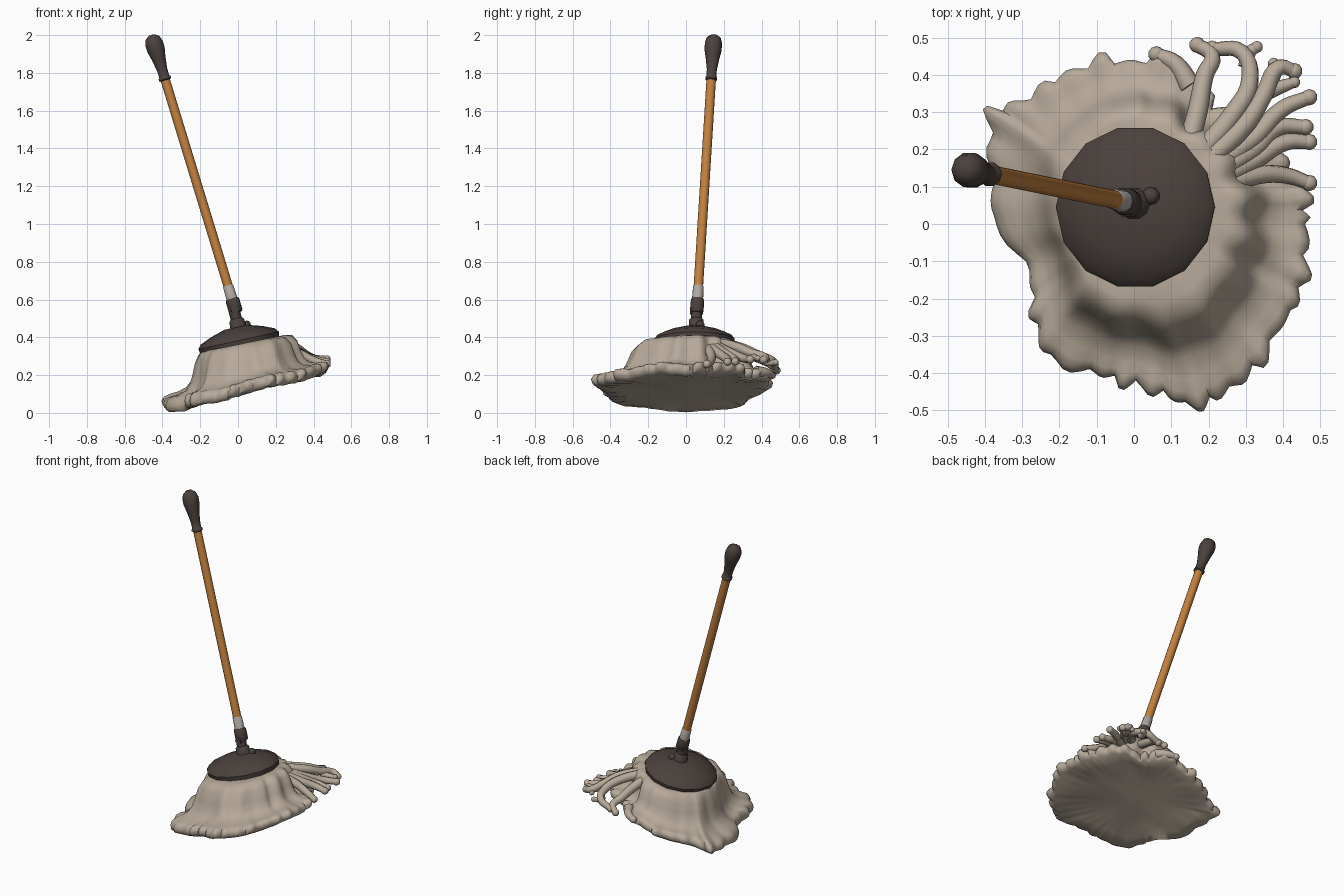
import bpy, bmesh, math, random
from mathutils import Vector

random.seed(4)
if "Cube" in bpy.data.objects:
    bpy.data.objects.remove(bpy.data.objects["Cube"])


def material(name, rgb):
    m = bpy.data.materials.new(name)
    m.use_nodes = True
    m.diffuse_color = (*rgb, 1)
    bsdf = m.node_tree.nodes["Principled BSDF"]
    bsdf.inputs["Base Color"].default_value = (*rgb, 1)
    bsdf.inputs["Roughness"].default_value = 0.8
    return m


YARN = material("beige yarn", (0.47, 0.40, 0.32))
WOOD = material("orange wood", (0.54, 0.22, 0.05))
DARK = material("dark brown plastic", (0.07, 0.053, 0.047))
METAL = material("grey metal", (0.42, 0.39, 0.36))


def finish(bm, name, mat, angle=40):
    bmesh.ops.recalc_face_normals(bm, faces=bm.faces)
    me = bpy.data.meshes.new(name)
    bm.to_mesh(me)
    bm.free()
    ob = bpy.data.objects.new(name, me)
    bpy.context.collection.objects.link(ob)
    me.materials.append(mat)
    bpy.ops.object.select_all(action='DESELECT')
    ob.select_set(True)
    bpy.context.view_layer.objects.active = ob
    bpy.ops.object.shade_smooth_by_angle(angle=math.radians(angle))


def loft(rings, name, mat, angle=40):
    """Join equal-length closed rings of points and cap both ends."""
    bm = bmesh.new()
    loops = [[bm.verts.new(p) for p in ring] for ring in rings]
    n = len(loops[0])
    for a, b in zip(loops, loops[1:]):
        for i in range(n):
            j = (i + 1) % n
            bm.faces.new((a[i], a[j], b[j], b[i]))
    bm.faces.new(loops[0])
    bm.faces.new(loops[-1])
    finish(bm, name, mat, angle)


def lathe(name, mat, base, axis, profile, sides=12, angle=40):
    """Revolve (radius, distance along axis) pairs around a tilted axis."""
    base, axis = Vector(base), Vector(axis)
    turn = Vector((0, 0, 1)).rotation_difference(axis)
    rings = []
    for r, t in profile:
        rings.append([base + axis * t + turn @ Vector((
            r * math.cos(math.tau * i / sides),
            r * math.sin(math.tau * i / sides), 0)) for i in range(sides)])
    loft(rings, name, mat, angle)


def ball(name, mat, centre, radius):
    bm = bmesh.new()
    bmesh.ops.create_icosphere(bm, subdivisions=2, radius=radius)
    bmesh.ops.translate(bm, verts=bm.verts, vec=centre)
    finish(bm, name, mat, 60)


# Handle, grip and swivel share one leaning axis; distances are heights above FOOT
FOOT, LEAN = (0, 0.055, 0.5), (-0.305, 0.062, 1)
lathe("wooden_handle", WOOD, FOOT, LEAN, [(0.025, 0.15), (0.025, 1.3)])
lathe("metal_ferrule", METAL, FOOT, LEAN, [(0.03, 0.08), (0.028, 0.17), (0.024, 0.175)])
lathe("grip", DARK, FOOT, LEAN,
      [(0.026, 1.26), (0.033, 1.265), (0.033, 1.275), (0.027, 1.28), (0.028, 1.32),
       (0.038, 1.38), (0.047, 1.42), (0.048, 1.455), (0.038, 1.485), (0.016, 1.5)], 10, 50)
lathe("swivel_collar", DARK, FOOT, LEAN,
      [(0.03, 0.03), (0.037, 0.04), (0.037, 0.095), (0.032, 0.105)], 10)
lathe("swivel_stem", DARK, (0.01, 0.055, 0.42), (-0.25, 0, 1),
      [(0.045, 0), (0.04, 0.07), (0.03, 0.08), (0.03, 0.13)], 10)
lathe("swivel_pin", DARK, (-0.015, 0.02, 0.54), (0, 1, 0), [(0.02, 0), (0.02, 0.07)], 8)
ball("plate_stud", DARK, (0.045, 0.075, 0.465), 0.024)

# Tilted mop plate
PLATE = Vector((0.005, 0.045))
lathe("mop_plate", DARK, (PLATE.x, PLATE.y, 0.375), (-0.22, 0, 1),
      [(0.19, -0.03), (0.213, -0.018), (0.218, 0.008), (0.2, 0.03),
       (0.14, 0.055), (0.06, 0.078)], 14, 30)


def on_slope(x, y, h):
    """Height h above the tilted floor of the head; the slope eases higher up."""
    floor = 0.087 + 0.25 * x * (1 - 0.7 * h)
    back_lift = 0.13 * max(0, y) * (1 - h / 0.28)
    return Vector((x, y, max(0.002, floor + back_lift + h)))


# Yarn skirt: ragged outline blended inwards to the plate
OUTLINE = [(.47, 0), (.46, -.13), (.44, -.22), (.37, -.32), (.3, -.42), (.22, -.47),
           (.14, -.49), (.05, -.44), (-.04, -.42), (-.12, -.4), (-.25, -.35),
           (-.27, -.24), (-.28, -.13), (-.39, .02), (-.38, .15), (-.39, .3),
           (-.3, .33), (-.2, .4), (-.09, .44), (.02, .44), (.1, .45), (.16, .39),
           (.2, .32), (.3, .31), (.37, .25), (.41, .16), (.45, .11)]
STEPS = 6
edge = []
for k, p in enumerate(OUTLINE):
    a, b = Vector(p), Vector(OUTLINE[(k + 1) % len(OUTLINE)])
    for s in range(STEPS):
        edge.append(a.lerp(b, s / STEPS))
n = len(edge)
edge = [(edge[i - 1] + edge[i] * 2 + edge[(i + 1) % n]) / 4 for i in range(n)]
# Tufts are short rounded waves of random size along the rim
tufts = []
while len(tufts) < n:
    size = random.uniform(0.008, 0.04)
    tufts += [size * k - 0.01 for k in (0, 0.5, 0.95, 0.9, 0.4)[:random.choice((4, 5))]]

# (blend outwards, height) from under the plate, over the rim, to the underside;
# negative blends shrink towards the middle
PROFILE = [(0, .27), (.2, .275), (.32, .262), (.42, .225), (.49, .165), (.56, .118),
           (.65, .09), (.8, .073), (.9, .07), (.97, .06), (1, .037), (.98, .012),
           (.9, 0), (.6, .006), (.2, .015), (-.3, .02), (-.7, .02)]
rings = []
for f, h in PROFILE:
    ring = []
    for i, p in enumerate(edge):
        ray = (p - PLATE).normalized()
        inner = PLATE + ray * 0.19
        ang = math.atan2(ray.y, ray.x)
        blend = f
        if 0 < f < 1 and h > 0.04:
            blend = f ** (1 + 0.8 * max(0, -ray.x) ** 2)
            pleat = 0.04 if ray.x > 0 and ray.y > -0.5 else 0.012
            blend += pleat * math.sin(ang * 17) * math.sin(math.pi * f)
        q = inner.lerp(p, blend) if f >= 0 else PLATE + ray * 0.19 * (1 + f)
        rag = max(0, f) ** 6
        q += ray * tufts[i] * rag
        wave = 0.4 * tufts[i] * rag + 0.006 * math.sin(ang * 7 + f * 5) * (f > 0.2)
        ring.append(on_slope(q.x, q.y, h + wave))
    rings.append(ring)
loft(rings, "yarn_skirt", YARN, 60)


# Loose yarn strands at the back left corner
def strand(name, path, start=0.25, end=0.045, radius=0.022, sag=1.7):
    cu = bpy.data.curves.new(name, 'CURVE')
    cu.dimensions = '3D'
    cu.bevel_depth = radius
    cu.bevel_resolution = 2
    cu.resolution_u = 5
    cu.use_fill_caps = True
    sp = cu.splines.new('BEZIER')
    sp.bezier_points.add(len(path) - 1)
    for k, (bp, (x, y)) in enumerate(zip(sp.bezier_points, path)):
        t = k / (len(path) - 1)
        bp.co = on_slope(x, y, end + (start - end) * (1 - t) ** sag)
        bp.handle_left_type = bp.handle_right_type = 'AUTO'
        bp.radius = 1.35 - 0.5 * t
    cu.materials.append(YARN)
    ob = bpy.data.objects.new(name, cu)
    bpy.context.collection.objects.link(ob)
    ball(name + "_tip", YARN, sp.bezier_points[-1].co, radius)


BACK_STRANDS = [
    [(.13, .16), (.17, .3), (.19, .4), (.21, .45), (.17, .48)],
    [(.15, .16), (.27, .3), (.31, .38), (.29, .46), (.21, .47)],
    [(.16, .14), (.3, .27), (.35, .35), (.39, .42), (.43, .41)],
]
SIDE_STRANDS = [
    [(.17, .13), (.32, .23), (.4, .31), (.47, .34)],
    [(.18, .12), (.32, .2), (.39, .26), (.46, .26)],
    [(.18, .1), (.32, .17), (.41, .22), (.47, .22)],
    [(.18, .08), (.32, .13), (.41, .13), (.47, .11)],
]
for k, path in enumerate(BACK_STRANDS):
    strand(f"back_strand_{k + 1}", path, sag=1.4)
for k, path in enumerate(SIDE_STRANDS):
    strand(f"side_strand_{k + 1}", path)
strand("back_fork", [(.3, .42), (.31, .46), (.33, .475)], 0.07, 0.05, 0.016)
strand("side_fork", [(.35, .35), (.4, .37), (.43, .38)], 0.1, 0.06, 0.016)
strand("corner_fork", [(.36, .37), (.38, .42), (.375, .43)], 0.09, 0.06, 0.016)
strand("rim_tuft", [(.15, .37), (.11, .43), (.06, .455)], 0.06, 0.05)
